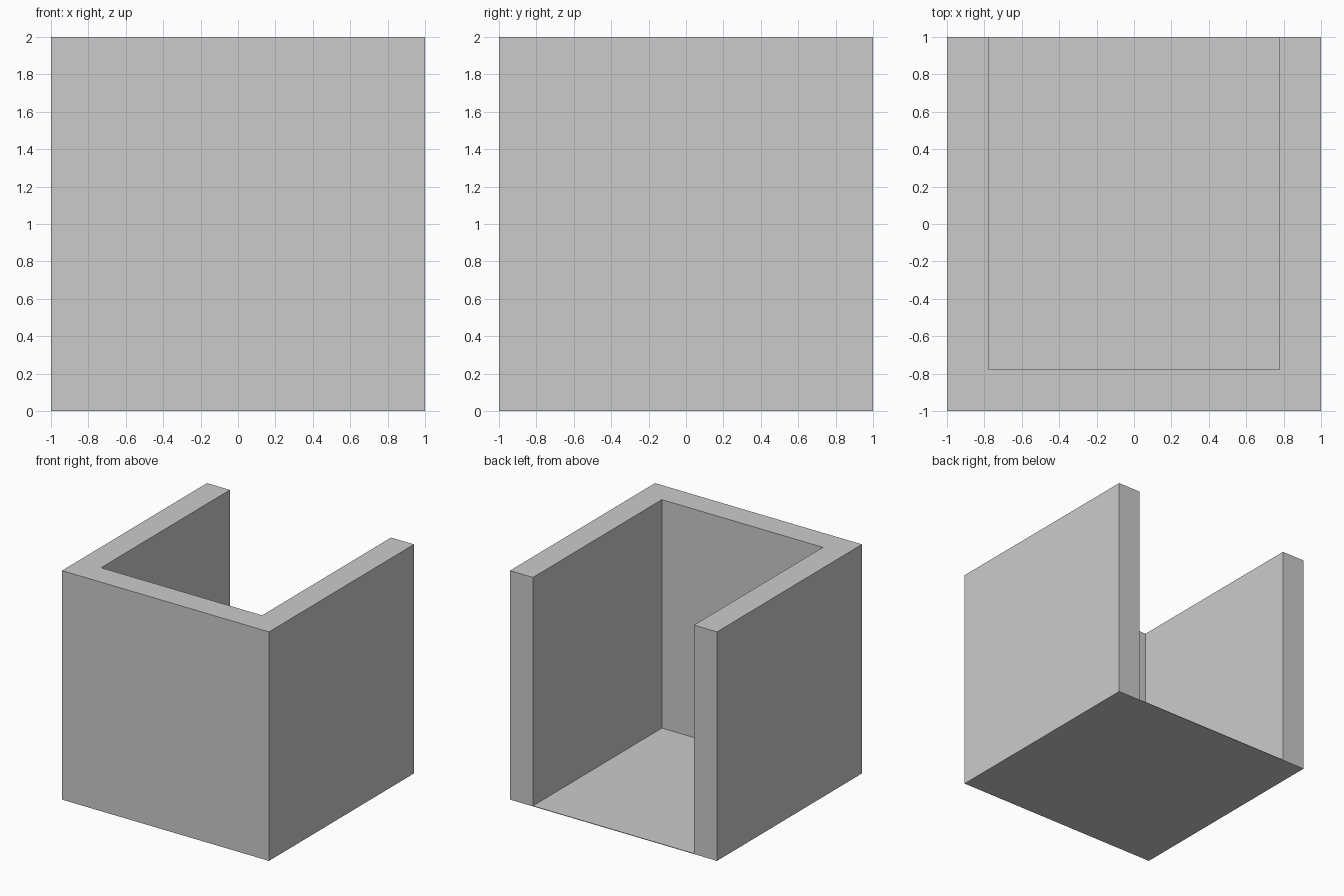
import bpy, bmesh

if "Cube" in bpy.data.objects:
    bpy.data.objects.remove(bpy.data.objects["Cube"])

FLOOR = 0.005   # very thin floor sheet
INNER = 0.778   # inner wall face position


def extrude_profile(name, points, z0, z1):
    bm = bmesh.new()
    face = bm.faces.new([bm.verts.new((x, y, z0)) for x, y in points])
    out = bmesh.ops.extrude_face_region(bm, geom=[face])
    top = [v for v in out["geom"] if isinstance(v, bmesh.types.BMVert)]
    bmesh.ops.translate(bm, verts=top, vec=(0, 0, z1 - z0))
    bmesh.ops.recalc_face_normals(bm, faces=bm.faces)
    mesh = bpy.data.meshes.new(name)
    bm.to_mesh(mesh)
    bm.free()
    obj = bpy.data.objects.new(name, mesh)
    bpy.context.collection.objects.link(obj)
    return obj


# Thin floor under the whole footprint
extrude_profile("floor", [(-1, -1), (1, -1), (1, 1), (-1, 1)], 0, FLOOR)

# U-shaped walls, open at the back
half = [(1, -1), (1, 1), (INNER, 1), (INNER, -INNER)]
outline = half + [(-x, y) for x, y in reversed(half)]
extrude_profile("walls", outline, FLOOR, 2)
